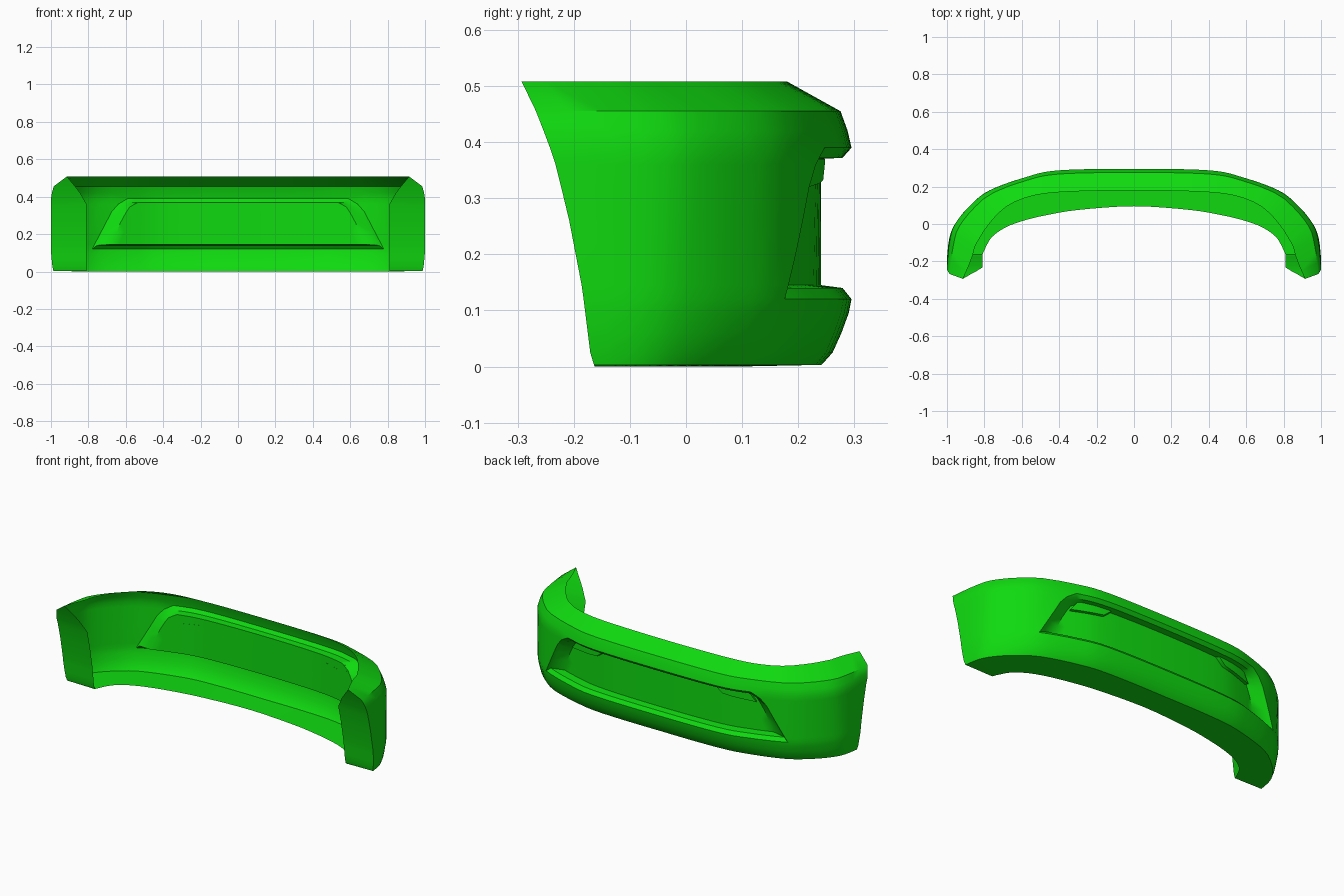
import bpy, bmesh
from mathutils import Vector
from mathutils.geometry import interpolate_bezier

cube = bpy.data.objects.get("Cube")
if cube:
    bpy.data.objects.remove(cube)

green = bpy.data.materials.new("bright_green")
green.use_nodes = True
green.diffuse_color = (0.005, 0.7, 0.005, 1)
green.node_tree.nodes["Principled BSDF"].inputs["Base Color"].default_value = green.diffuse_color

# Plan curves of one half, from the centre to the end
OUTER = [(0, .295), (.4, .287), (.58, .25), (.78, .176), (.89, .085), (.957, 0), (.988, -.07), (1, -.165)]
TOP = [(0, .18), (.4, .17), (.58, .14), (.70, .08), (.79, -.02), (.84, -.1), (.87, -.135), (.915, -.165)]
FLOOR = [(0, .095), (.3, .075), (.48, .045), (.6, .015), (.69, -.02), (.76, -.07), (.795, -.13), (.81, -.165)]
# Height tables: end trim, opening edge, back panel edge, end cap inner edge
END_Y = [(0, -.163), (.02, -.17), (.14, -.185), (.27, -.21), (.37, -.235), (.45, -.265), (.508, -.293)]
RIM_X = [(.12, .78), (.32, .675), (.36, .64), (.39, .59)]
PANEL_X = [(.145, .715), (.28, .655), (.35, .605), (.37, .56)]
CAP_X = [(.36, .81), (.43, .85), (.508, .915)]


def table(rows, z):
    if z <= rows[0][0]:
        return rows[0][1]
    for (a, p), (b, q) in zip(rows, rows[1:]):
        if z <= b:
            return p + (q - p) * (z - a) / (b - a)
    return rows[-1][1]


def spline(keys, u):
    """Smooth curve through the keys, u from 0 to 1."""
    pts = [Vector(k) for k in keys]
    t = u * (len(pts) - 1)
    i = min(int(t), len(pts) - 2)
    t -= i
    b, c = pts[i], pts[i + 1]
    a = pts[i - 1] if i else Vector((-c.x, c.y))
    d = pts[i + 2] if i + 2 < len(pts) else c * 2 - b
    return b + (c - a) * t / 2 + (a * 2 - b * 5 + c * 4 - d) * t * t / 2 + (b * 3 - a - c * 3 + d) * t ** 3 / 2


def u_at(x):
    lo, hi = 0, 1
    for _ in range(25):
        mid = (lo + hi) / 2
        lo, hi = (mid, hi) if spline(OUTER, mid).x < x else (lo, mid)
    return lo


def point(u, z, k):
    """Point on the bumper: k moves from outer skin to top edge (-1) or floor edge (+1)."""
    p = spline(OUTER, u).lerp(spline(TOP if k < 0 else FLOOR, u), abs(k))
    ramp = max(0, (u - .75) / .25)
    return Vector((p.x, p.y + (table(END_Y, z) + .165) * ramp, z))


def strip(bm, a, b):
    """Quads between two rows of vertices."""
    for i in range(len(a) - 1):
        bm.faces.new((a[i], a[i + 1], b[i + 1], b[i]))


def finish(name, bm):
    bmesh.ops.remove_doubles(bm, verts=bm.verts, dist=.0005)
    bmesh.ops.recalc_face_normals(bm, faces=bm.faces)
    front = max(bm.faces, key=lambda f: f.calc_center_median().y)
    if front.normal.y < 0:
        bmesh.ops.reverse_faces(bm, faces=bm.faces)
    mesh = bpy.data.meshes.new(name)
    bm.to_mesh(mesh)
    bm.free()
    mesh.materials.append(green)
    obj = bpy.data.objects.new(name, mesh)
    bpy.context.collection.objects.link(obj)
    mirror = obj.modifiers.new("mirror", 'MIRROR')
    mirror.use_clip = True
    bpy.ops.object.select_all(action='DESELECT')
    obj.select_set(True)
    bpy.context.view_layer.objects.active = obj
    bpy.ops.object.shade_smooth_by_angle(angle=.7)
    return obj


N = 12                                          # columns across the half opening
OPEN_Z = [.12, .145, .2, .26, .32, .36, .39]    # rows of the opening
SHELL = ([(0, 1), (.003, .27), (.025, .17), (.06, .09), (.095, .025)]
         + [(z, 0) for z in OPEN_Z] + [(.42, -.06), (.455, -.17), (.508, -1)])

# Outer shell with floor flange; columns follow the slanted opening edge
bm = bmesh.new()
rows = []
for z, k in SHELL:
    edge = u_at(table(RIM_X, z))
    us = [edge * i / N for i in range(N + 1)] + [edge + (1 - edge) * i / N for i in range(1, N + 1)]
    rows.append([bm.verts.new(point(u, z, k * (1 - .75 * u) if 0 < k < 1 else k)) for u in us])
for (low, high), (z, _) in zip(zip(rows, rows[1:]), SHELL):
    start = N if OPEN_Z[0] <= z < OPEN_Z[-1] else 0
    strip(bm, low[start:], high[start:])

# End cap leaning back with the trimmed edge
outer_edge = [row[-1] for row in rows[1:]]
inner_edge = [bm.verts.new((table(CAP_X, v.co.z), v.co.y, v.co.z)) for v in outer_edge]
strip(bm, outer_edge, inner_edge)


# Recess walls and back panel
def grid(z0, z1, k, inward):
    out = []
    for z in OPEN_Z:
        f = (z - OPEN_Z[0]) / (OPEN_Z[-1] - OPEN_Z[0])
        zz = z0 + (z1 - z0) * f
        x = table(RIM_X, z) * (1 - inward) + table(PANEL_X, zz) * inward
        out.append([bm.verts.new(point(u_at(x) * i / N, zz, k)) for i in range(N + 1)])
    return out


def border(g):
    return g[0] + [r[-1] for r in g[1:-1]] + g[-1][::-1]


first = next(i for i, s in enumerate(SHELL) if s[0] == OPEN_Z[0])
rim = [row[:N + 1] for row in rows[first:first + len(OPEN_Z)]]
lip = grid(.14, .372, .08, .2)
panel = grid(.145, .37, .27, 1)
strip(bm, border(rim), border(lip))
strip(bm, border(lip), border(panel))
for a, b in zip(panel, panel[1:]):
    strip(bm, a, b)
bmesh.ops.delete(bm, geom=[v for v in bm.verts if not v.link_faces], context='VERTS')
finish("bumper_shell", bm)

# Corner plates hanging from the top of the recess
bm = bmesh.new()
lower = [(.38, .368), (.425, .332), (.48, .326), (.54, .321), (.615, .315)]
upper = [(.38, .37), (.43, .37), (.48, .37), (.54, .37), (.575, .365)]
back_low, back_high, face_low, face_high = (
    [bm.verts.new(point(u_at(x), z, k)) for x, z in line]
    for k in (.27, .19) for line in (lower, upper))
strip(bm, face_low, face_high)
strip(bm, back_low, face_low)
strip(bm, face_high, back_high)
for i in (0, -1):
    bm.faces.new((back_low[i], face_low[i], face_high[i], back_high[i]))
finish("recess_corner_plate", bm)
